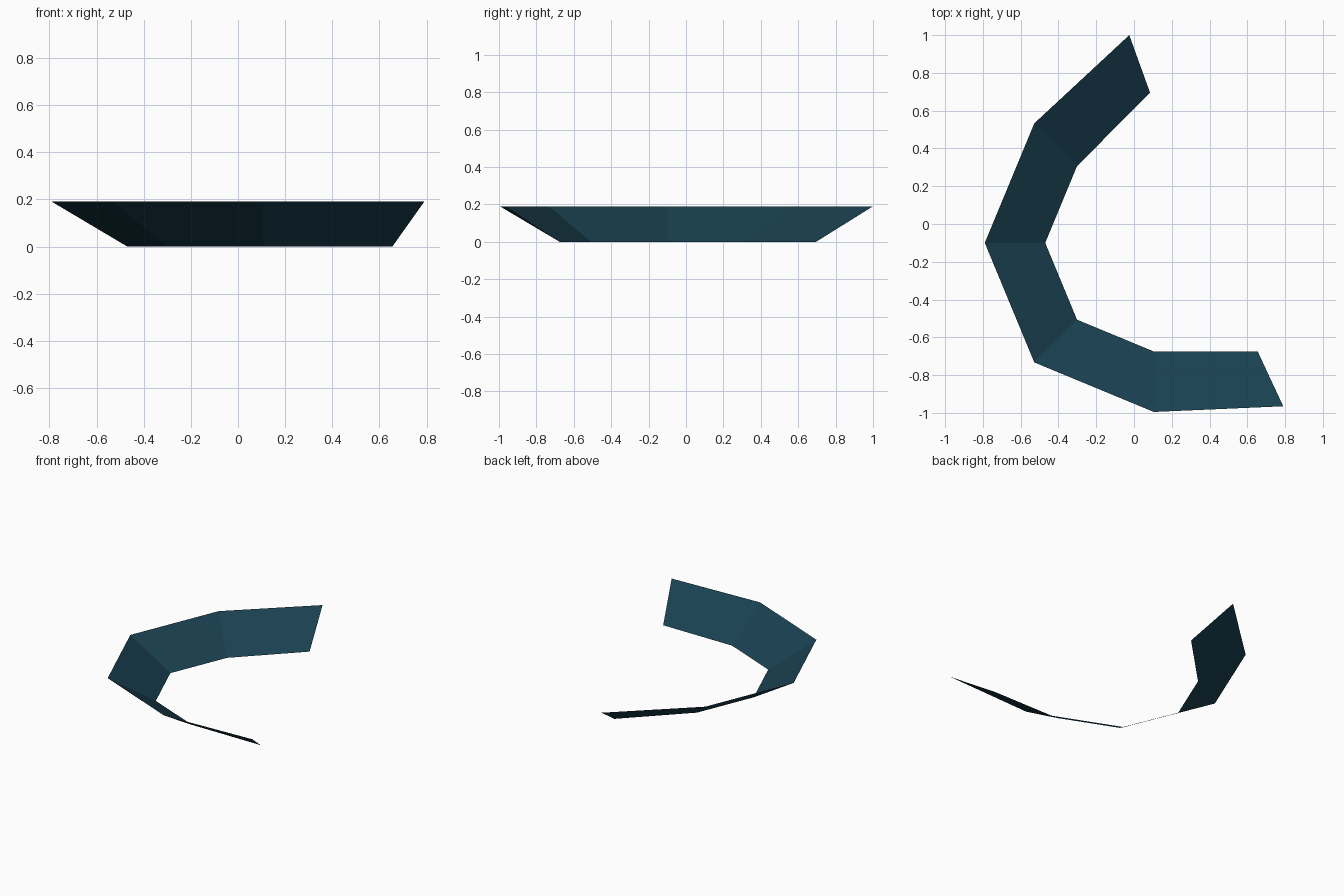
import bpy, bmesh
from math import cos, sin, radians

if "Cube" in bpy.data.objects:
    bpy.data.objects.remove(bpy.data.objects["Cube"])

CX, CY, H = 0.105, -0.10, 0.19
R_IN, R_OUT = 0.575, 0.895


def ring(r, z):
    # octagon corners along the left side of the curve
    return [(CX + r * cos(radians(a)), CY + r * sin(radians(a)), z)
            for a in (135, 180, 225, 270)]


# low inner edge and high outer edge, each with its own cut-off ends
inner = [(0.085, 0.695, 0)] + ring(R_IN, 0) + [(0.655, -0.675, 0)]
outer = [(-0.025, 1.0, H)] + ring(R_OUT, H) + [(0.79, -0.965, H)]

# sloped curved band
bm = bmesh.new()
lo = [bm.verts.new(p) for p in inner]
hi = [bm.verts.new(p) for p in outer]
for i in range(len(lo) - 1):
    bm.faces.new((lo[i], lo[i + 1], hi[i + 1], hi[i]))
bm.normal_update()
if sum(f.normal.z for f in bm.faces) < 0:
    bmesh.ops.reverse_faces(bm, faces=bm.faces[:])
mesh = bpy.data.meshes.new("curved_sloped_band")
bm.to_mesh(mesh)
bm.free()
band = bpy.data.objects.new("curved_sloped_band", mesh)
bpy.context.collection.objects.link(band)

# dark teal
mat = bpy.data.materials.new("dark_teal")
mat.diffuse_color = (0.01, 0.053, 0.083, 1)
mat.use_nodes = True
mat.node_tree.nodes["Principled BSDF"].inputs["Base Color"].default_value = mat.diffuse_color
mesh.materials.append(mat)
